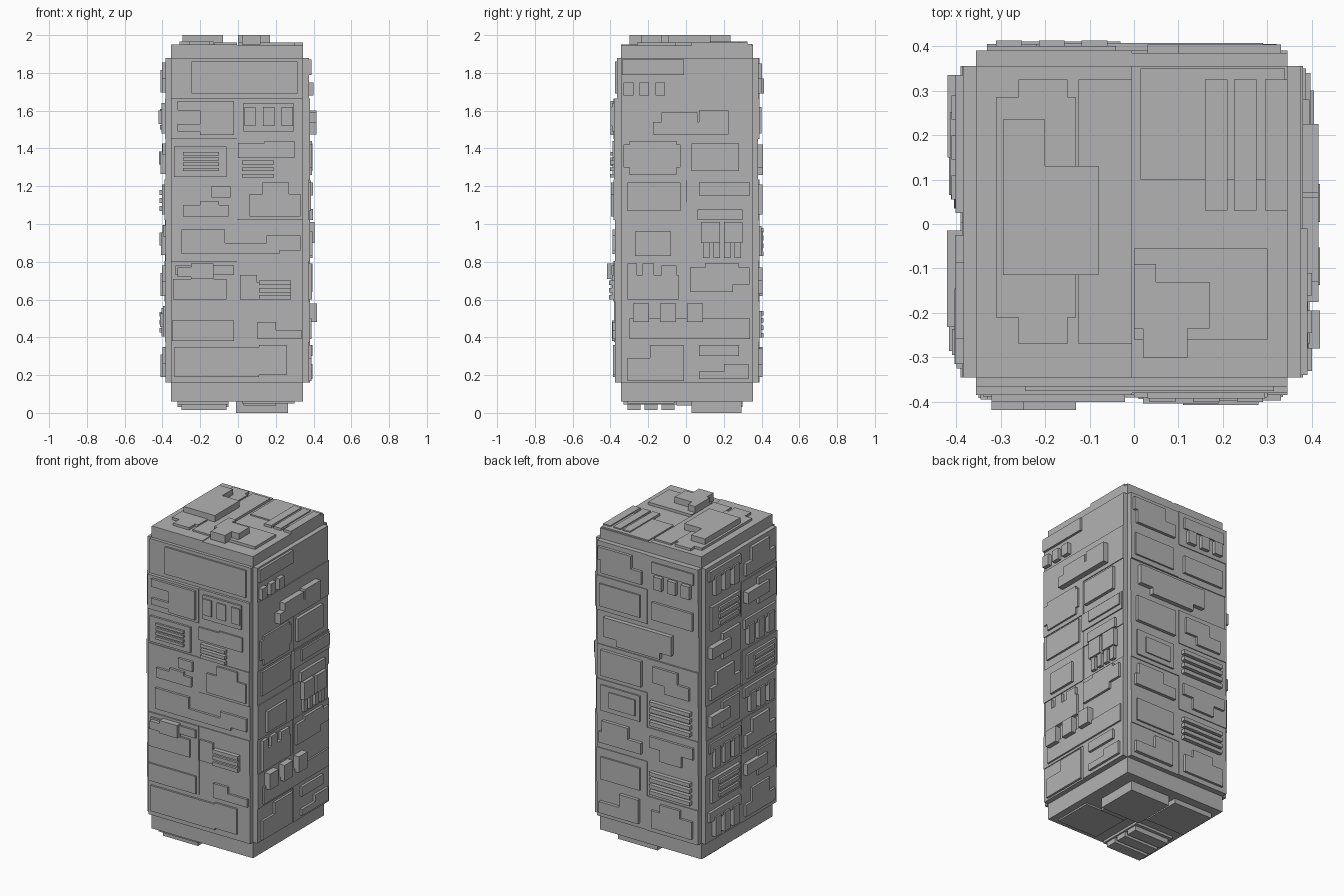
import bpy, bmesh, random

random.seed(4)
CX, CY, H = -0.005, 0.005, 0.35      # core centre and half width
Z0, ROW = 0.16, 0.215                # first panel row and row height

grey = bpy.data.materials.new("dark_grey")
grey.diffuse_color = (0.45, 0.45, 0.45, 1)


def add_box(bm, lo, hi):
    v = bmesh.ops.create_cube(bm, size=1)["verts"]
    for p in v:
        p.co = [lo[i] + (hi[i] - lo[i]) * (p.co[i] + 0.5) for i in range(3)]


def finish(bm, name):
    me = bpy.data.meshes.new(name)
    bm.to_mesh(me)
    bm.free()
    me.materials.append(grey)
    bpy.context.collection.objects.link(bpy.data.objects.new(name, me))


class Side:
    """Collects raised slabs on one side; u runs along the wall, d is relief."""

    def __init__(self, side):
        self.side, self.bm = side, bmesh.new()

    def slab(self, u0, u1, z0, z1, d):
        s = self.side
        if s in ("front", "back"):
            a, b = (CY - H - d, CY - H) if s == "front" else (CY + H, CY + H + d)
            add_box(self.bm, (u0, a, z0), (u1, b, z1))
        else:
            a, b = (CX - H - d, CX - H) if s == "left" else (CX + H, CX + H + d)
            add_box(self.bm, (a, u0, z0), (b, u1, z1))

    def slabs(self, d, *rects):
        for r in rects:
            self.slab(*r, d)

    def bars(self, u0, u1, z0, z1, n, d, upright=False):
        # evenly spaced ribs, with gaps 0.4 of the pitch
        a, b = (u0, u1) if upright else (z0, z1)
        w = (b - a) / (n - 0.4)
        for i in range(n):
            p, q = a + i * w, a + (i + 0.6) * w
            self.slab(*((p, q, z0, z1) if upright else (u0, u1, p, q)), d)

    def base(self, depths):
        # one (left, right) pair of base depths per row, bottom to top
        c = CX if self.side in ("front", "back") else CY
        for i, (l, r) in enumerate(depths):
            z = Z0 + i * ROW
            self.slab(c - H, c, z, z + ROW, l)
            self.slab(c, c + H, z, z + ROW, r)

    def done(self):
        finish(self.bm, self.side + "_panels")


# core block
bm = bmesh.new()
add_box(bm, (CX - H, CY - H, 0.06), (CX + H, CY + H, 1.94))
finish(bm, "core_block")

# front panels
f = Side("front")
f.base([(.03, .03), (.035, .03), (.038, .035), (.03, .03),
        (.035, .04), (.03, .035), (.04, .035), (.02, .02)])
f.slabs(.03, (-.245, .315, 1.69, 1.86))
f.slabs(.055, (-.2, -.02, 1.47, 1.65), (-.32, -.2, 1.52, 1.53), (-.32, -.2, 1.6, 1.65), (-.32, -.2, 1.49, 1.52))
f.slabs(.047, (.03, .295, 1.49, 1.64))
f.bars(.035, .29, 1.52, 1.62, 3, .055, True)
f.slabs(.043, (-.34, -.06, 1.25, 1.41))
f.bars(-.29, -.1, 1.28, 1.38, 4, .055)
f.slabs(.045, (0, .3, 1.35, 1.43), (.14, .3, 1.4, 1.44))
f.bars(.02, .19, 1.245, 1.335, 3, .058)
f.slabs(.05, (-.29, -.05, 1.04, 1.1), (-.2, -.1, 1.1, 1.12), (-.14, -.04, 1.14, 1.2))
f.slabs(.052, (.06, .33, 1.04, 1.16), (.13, .27, 1.16, 1.22))
f.slabs(.045, (-.3, -.14, .84, .97), (-.14, -.07, .89, .97), (-.2, .22, .84, .9), (.15, .33, .86, .94))
f.slabs(.05, (-.345, -.06, .6, .71), (-.33, -.02, .73, .78))
f.slabs(.073, (-.32, -.25, .72, .77), (-.25, -.13, .71, .79))
f.slabs(.048, (.01, .28, .6, .69), (.01, .1, .69, .73))
f.bars(.11, .28, .6, .7, 3, .062)
f.slabs(.046, (-.35, -.02, .38, .49))
f.slabs(.044, (.1, .2, .39, .48), (.2, .335, .39, .44))
f.slabs(.042, (-.335, .11, .19, .35), (.08, .15, .2, .27), (.11, .26, .2, .36))
f.done()

# right panels
r = Side("right")
r.base([(.03, .035), (.035, .035), (.03, .035), (.035, .03),
        (.03, .035), (.035, .03), (.035, .035), (.03, .03)])
r.slabs(.045, (-.34, -.01, 1.79, 1.87))
r.bars(-.33, -.11, 1.68, 1.75, 3, .055, True)
r.slabs(.07, (-.175, .225, 1.475, 1.54), (-.13, .06, 1.54, 1.59), (.07, .225, 1.54, 1.6))
r.slabs(.046, (-.33, -.03, 1.3, 1.42), (-.3, -.05, 1.26, 1.44))
r.slabs(.05, (.03, .28, 1.28, 1.425))
r.slabs(.042, (-.31, -.03, 1.07, 1.22), (0, .35, 1.12, 1.23))
r.slabs(.052, (.07, .34, 1.15, 1.22), (.06, .3, 1.02, 1.08))
r.slabs(.05, (-.27, -.08, .83, .96))
r.slabs(.06, (.08, .18, .9, 1.01), (.2, .3, .9, 1.01))
r.bars(.09, .29, .82, .9, 4, .05, True)
r.slabs(.048, (-.31, -.04, .6, .73), (-.31, -.26, .73, .79), (-.23, -.17, .73, .79), (-.13, -.05, .73, .78))
r.slabs(.05, (.02, .335, .68, .77), (.02, .25, .64, .68), (.1, .28, .77, .79))
r.slabs(.045, (-.3, .34, .39, .5))
r.bars(-.28, .09, .48, .58, 3, .073, True)
r.slabs(.044, (-.31, -.19, .17, .29), (-.19, -.01, .17, .36))
r.slabs(.05, (.07, .28, .3, .36), (.07, .33, .18, .22), (.2, .33, .22, .26))
r.done()

# back panels
b = Side("back")
b.base([(.035, .03), (.03, .035), (.035, .03), (.03, .035),
        (.035, .03), (.025, .025), (.03, .035), (.035, .03)])
b.slabs(.048, (.03, .31, 1.69, 1.77), (.1, .33, 1.77, 1.85))
b.slabs(.045, (-.33, -.04, 1.78, 1.85))
b.bars(-.31, -.06, 1.69, 1.77, 3, .058, True)
b.slabs(.045, (.04, .32, 1.48, 1.62), (-.32, -.04, 1.49, 1.6))
b.slabs(.052, (-.18, .29, 1.3, 1.42), (-.1, .2, 1.26, 1.3))
b.slabs(.05, (.03, .31, 1.05, 1.21), (-.22, -.05, 1.1, 1.2), (-.3, -.13, 1.05, 1.13))
b.slabs(.045, (.04, .31, .83, .99))
b.slabs(.052, (.07, .25, .86, .96))
b.bars(-.31, -.03, .83, .98, 4, .055)
b.slabs(.05, (.03, .32, .63, .7), (.12, .3, .7, .77), (-.33, -.03, .69, .76), (-.25, -.1, .62, .69))
b.slabs(.046, (.04, .31, .4, .54))
b.bars(-.31, -.03, .4, .54, 4, .055)
b.slabs(.05, (.05, .32, .19, .26), (.05, .18, .26, .34), (-.32, -.04, .19, .3), (-.24, -.1, .3, .35))
b.done()

# left panels: same kit of stepped plates and ribs, sizes varied per cell
l = Side("left")
l.base([(.03, .028), (.032, .03), (.03, .035), (.028, .032),
        (.035, .03), (.03, .03), (.032, .03), (.028, .03)])
for row in range(8):
    z = Z0 + row * ROW
    for col, u in enumerate((CY - H, CY)):
        kind = (row * 2 + col * 3 + row // 3) % 4
        d = random.uniform(.042, .05)
        s = random.uniform(-.02, .02)
        if kind == 0:      # stepped plate
            l.slab(u + .03, u + .32, z + .03, z + .12 + s, d)
            l.slab(u + .1 + s, u + .26, z + .12 + s, z + .19, d)
        elif kind == 1:    # plate with ribs
            l.slab(u + .03, u + .31, z + .03, z + .18, d)
            l.bars(u + .06, u + .24 + s, z + .05, z + .16, 3, d + .012)
        elif kind == 2:    # two overlapping plates
            l.slab(u + .03, u + .2, z + .03, z + .19, d)
            l.slab(u + .13 + s, u + .33, z + .08, z + .15, d + .016)
        else:              # long bar over upright blocks
            l.slab(u + .02, u + .33, z + .13, z + .19, d)
            l.bars(u + .05, u + .3 + s, z + .03, z + .15, 3, d + .01, True)
l.done()

# roof plates
bm = bmesh.new()
for x0, x1, y0, y1, z in [
        (-.355, -.005, -.345, .355, 1.95), (-.005, .345, -.345, .01, 1.945),
        (-.31, -.13, -.21, .285, 1.965), (-.26, -.15, -.27, .325, 1.965),
        (-.125, -.005, -.27, .325, 1.96), (-.005, .345, .01, .355, 1.945),
        (.015, .34, .1, .35, 1.953), (0, .3, -.26, -.055, 1.962)]:
    add_box(bm, (x0, y0, 1.9), (x1, y1, z))
for x in (.16, .225, .295):
    add_box(bm, (x, .03, 1.9), (x + .05, .325, 1.96))
finish(bm, "roof_plates")

# raised roof blocks
bm = bmesh.new()
for x0, x1, y0, y1 in [(-.295, -.08, -.115, .13), (-.295, -.2, .13, .235),
                       (0, .17, -.235, -.13), (0, .05, -.13, -.09), (.02, .12, -.3, -.235)]:
    add_box(bm, (x0, y0, 1.95), (x1, y1, 2.0))
finish(bm, "roof_blocks")

# underside plates
bm = bmesh.new()
for x0, x1, y0, y1, z in [
        (-.01, .265, .03, .295, 0), (.03, .2, -.05, .03, .04), (-.32, -.05, .05, .3, .03),
        (.02, .3, -.31, -.06, .05), (-.32, -.05, -.33, -.04, .045)]:
    add_box(bm, (x0, y0, z), (x1, y1, .07))
for y in (-.31, -.22, -.13):
    add_box(bm, (-.3, y, .015), (-.06, y + .07, .07))
finish(bm, "underside_plates")
